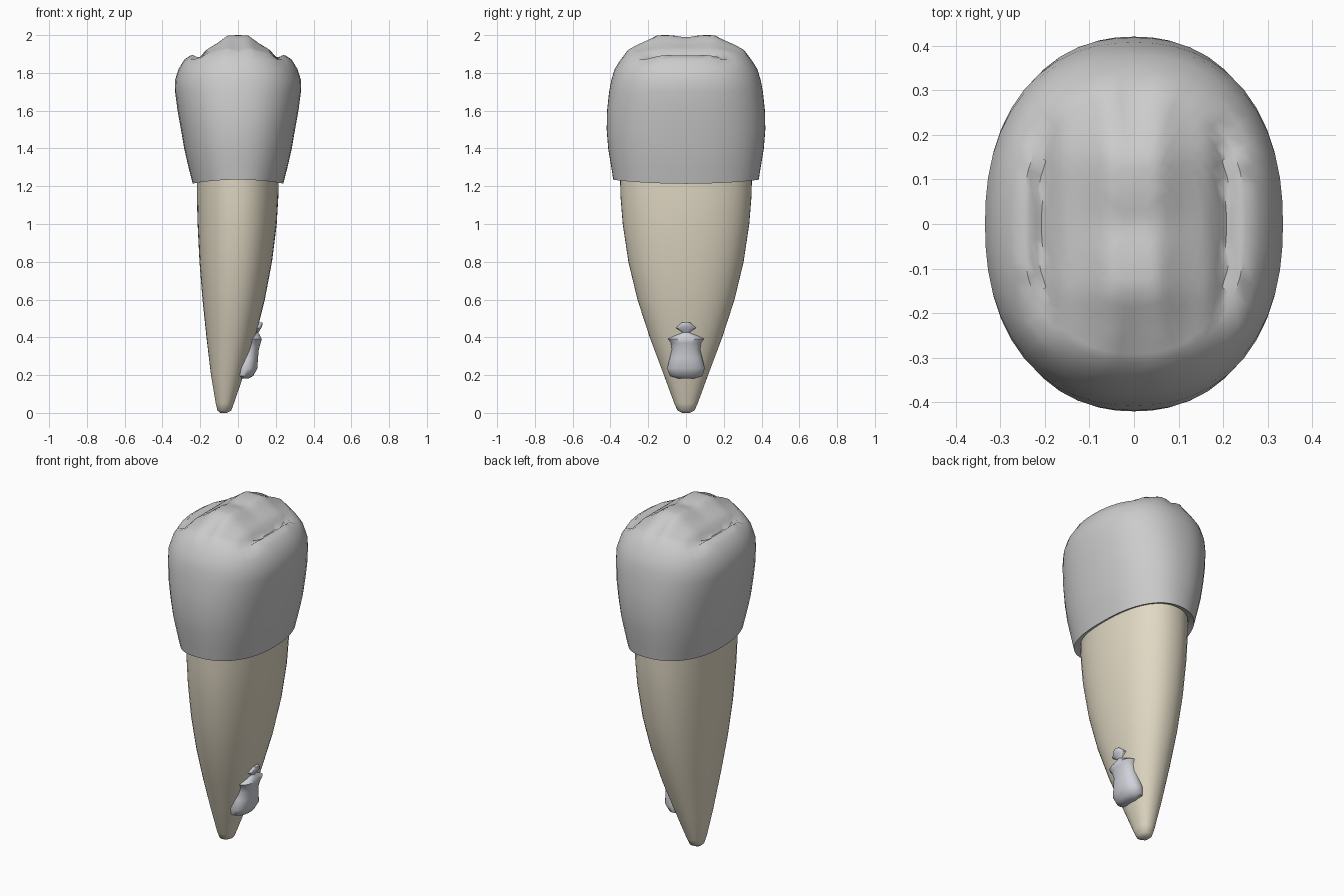
import bpy, bmesh
from math import sin, cos, pi, exp, radians

if "Cube" in bpy.data.objects:
    bpy.data.objects.remove(bpy.data.objects["Cube"])

SEG = 48


def material(name, rgb):
    m = bpy.data.materials.new(name)
    m.diffuse_color = (*rgb, 1)
    m.use_nodes = True
    m.node_tree.nodes["Principled BSDF"].inputs["Base Color"].default_value = m.diffuse_color
    return m


def outline(rx, ry, n, cx=0.0):
    # superellipse points in the xy plane
    pts = []
    for i in range(SEG):
        a = 2 * pi * i / SEG
        c, s = cos(a), sin(a)
        r = (abs(c) ** n + abs(s) ** n) ** (-1 / n)
        pts.append((cx + rx * c * r, ry * s * r, s * s))
    return pts


def loft(name, rings, mat, angle=50):
    bm = bmesh.new()
    loops = [[bm.verts.new(p) for p in ring] for ring in rings]
    for a, b in zip(loops, loops[1:]):
        for i in range(SEG):
            j = (i + 1) % SEG
            bm.faces.new((a[i], a[j], b[j], b[i]))
    bm.faces.new(loops[0][::-1])
    bm.faces.new(loops[-1])
    bmesh.ops.recalc_face_normals(bm, faces=bm.faces)
    me = bpy.data.meshes.new(name)
    bm.to_mesh(me)
    bm.free()
    ob = bpy.data.objects.new(name, me)
    bpy.context.collection.objects.link(ob)
    me.materials.append(mat)
    bpy.ops.object.select_all(action='DESELECT')
    ob.select_set(True)
    bpy.context.view_layer.objects.active = ob
    bpy.ops.object.shade_smooth_by_angle(angle=radians(angle))
    return ob


def lerp_table(t, table):
    for (a, va), (b, vb) in zip(table, table[1:]):
        if t <= b:
            return va + (vb - va) * (t - a) / (b - a)
    return table[-1][1]


RIDGE = [(0, 2.0), (.055, 1.998), (.085, 1.975), (.12, 1.95), (.17, 1.922), (.21, 1.906), (.25, 1.893)]


def bite_height(x, y):
    # central ridge, side fossae and a shallow groove between the cusps
    x, y = abs(x), abs(y)
    h = lerp_table(x, RIDGE)
    h -= max(0, y - .15) * .58 * max(0, 1 - x / .25)
    fade = min(1, max(0, (.29 - y) / .06))
    h -= .032 * fade * exp(-((x - .205) / .022) ** 2)
    h -= .013 * exp(-(y / .05) ** 2) * max(0, 1 - x / .16)
    return h


# root: z, left x, right x, half depth
root_rows = [(0.0, -.095, -.06, .02), (.012, -.108, -.036, .045), (.05, -.118, -.022, .062),
             (.2, -.143, .03, .117), (.4, -.167, .092, .192), (.6, -.188, .142, .257),
             (.8, -.204, .18, .305), (1.0, -.214, .205, .335), (1.15, -.218, .214, .347),
             (1.3, -.218, .216, .35)]
rings = [[(x, y, z) for x, y, _ in outline((r - l) / 2, d, 2.2, (l + r) / 2)]
         for z, l, r, d in root_rows]
loft("root", rings, material("dentine", (.75, .69, .55)))

# crown walls: half width, half depth, z on the sides, z on front and back
crown_rows = [(.20, .335, 1.235, 1.255), (.24, .385, 1.213, 1.235), (.262, .397, 1.3, 1.31),
              (.285, .412, 1.4, 1.4), (.302, .42, 1.5, 1.5), (.32, .418, 1.6, 1.6),
              (.333, .407, 1.7, 1.7), (.334, .396, 1.76, 1.76), (.315, .378, 1.82, 1.82),
              (.283, .347, 1.872, 1.868)]
rings = [[(x, y, zx + (zy - zx) * t) for x, y, t in outline(rx, ry, 2.3)]
         for rx, ry, zx, zy in crown_rows]
# chewing surface
for k in (1, .94, .88, .83, .77, .7, .6, .5, .4, .3, .2, .1, .03):
    rings.append([(x, y, bite_height(x, y)) for x, y, _ in outline(.25 * k, .31 * k, 2.3)])
loft("crown", rings, material("enamel", (.85, .85, .84)))

# grey lump breaking through the root side: z, outer x, half depth, half width
lump_rows = [(.182, .055, .025, .04), (.195, .08, .05, .085), (.235, .102, .06, .1),
             (.29, .106, .06, .086), (.335, .11, .055, .075), (.37, .12, .055, .08),
             (.392, .126, .05, .095), (.41, .116, .04, .06), (.425, .108, .03, .022),
             (.45, .124, .03, .055), (.47, .131, .025, .03), (.478, .13, .015, .022)]
rings = [[(x, y, z) for x, y, _ in outline(d, w, 2.2, xo - d)] for z, xo, d, w in lump_rows]
loft("nerve_canal", rings, material("pulp", (.62, .64, .69)))
